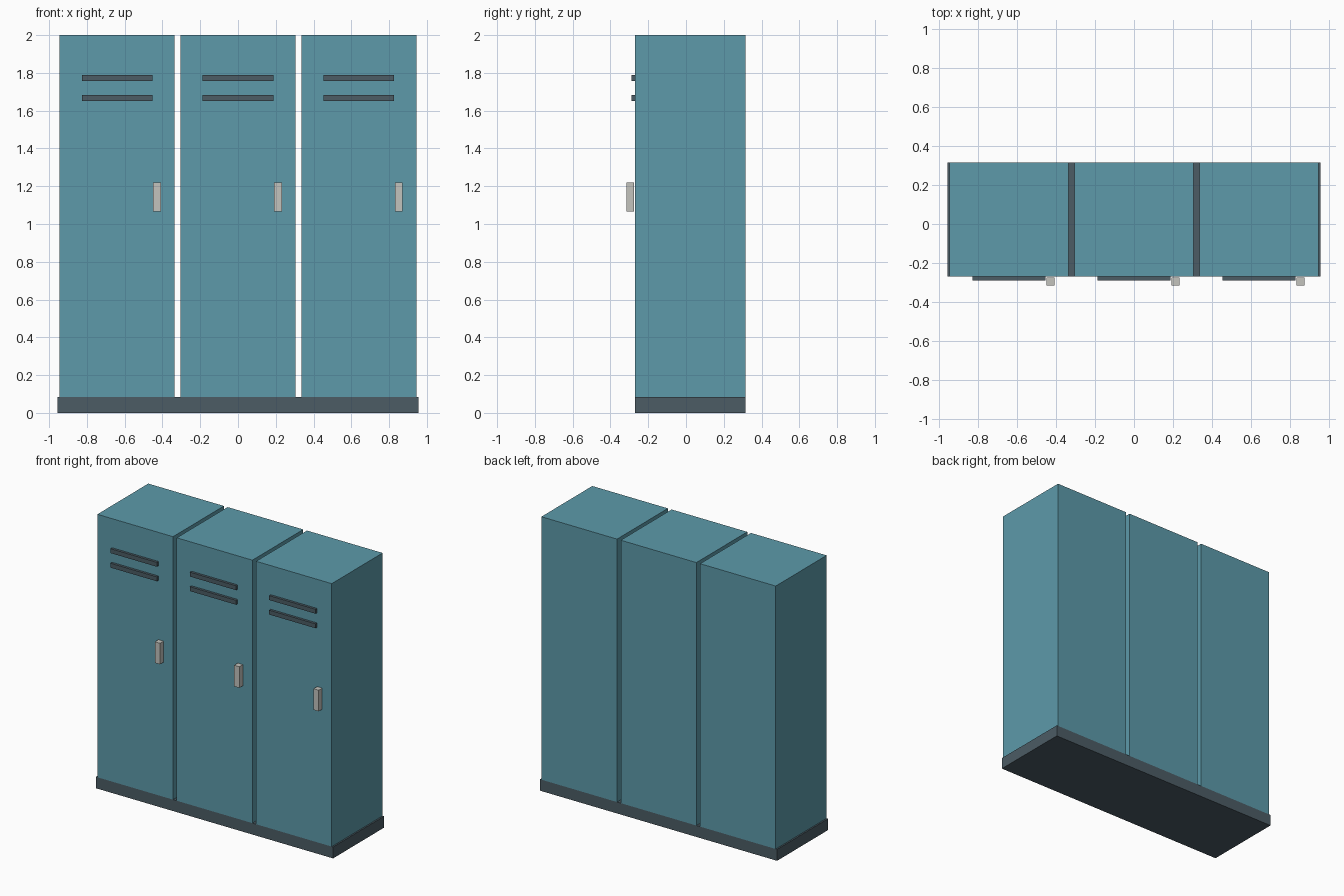
import bpy

if "Cube" in bpy.data.objects:
    bpy.data.objects.remove(bpy.data.objects["Cube"], do_unlink=True)


def material(name, rgb):
    mat = bpy.data.materials.new(name)
    mat.use_nodes = True
    color = (*rgb, 1.0)
    mat.diffuse_color = color
    mat.node_tree.nodes["Principled BSDF"].inputs["Base Color"].default_value = color
    return mat


def box(name, x, y, z, mat):
    """Box spanning the given (low, high) range on each axis."""
    spans = (x, y, z)
    bpy.ops.mesh.primitive_cube_add(size=1, location=[(a + b) / 2 for a, b in spans])
    obj = bpy.context.object
    obj.name = name
    obj.scale = [b - a for a, b in spans]
    bpy.ops.object.transform_apply(location=False, rotation=False, scale=True)
    obj.data.materials.append(mat)
    return obj


teal = material("teal paint", (0.109, 0.323, 0.402))
slate = material("dark slate", (0.072, 0.107, 0.130))
metal = material("pale metal", (0.552, 0.552, 0.515))

FRONT, BACK = -0.27, 0.316
BASE_TOP = 0.083
PITCH, HALF_WIDTH = 0.64, 0.305

# Plinth shared by all lockers
box("base", (-0.956, 0.956), (FRONT, BACK), (0, BASE_TOP), slate)

for side, label in ((-1, "right"), (0, "middle"), (1, "left")):
    cx = side * PITCH
    # Locker cabinet
    box(f"{label}_locker", (cx - HALF_WIDTH, cx + HALF_WIDTH),
        (FRONT, BACK), (BASE_TOP, 2), teal)
    # Two raised vent bars near the top
    for level, z in (("upper", 1.772), ("lower", 1.666)):
        box(f"{label}_{level}_vent", (cx - 0.187, cx + 0.187),
            (FRONT - 0.018, FRONT), (z - 0.016, z + 0.016), slate)
    # Door handle
    box(f"{label}_handle", (cx + 0.191, cx + 0.232),
        (-0.316, -0.275), (1.067, 1.221), metal)
